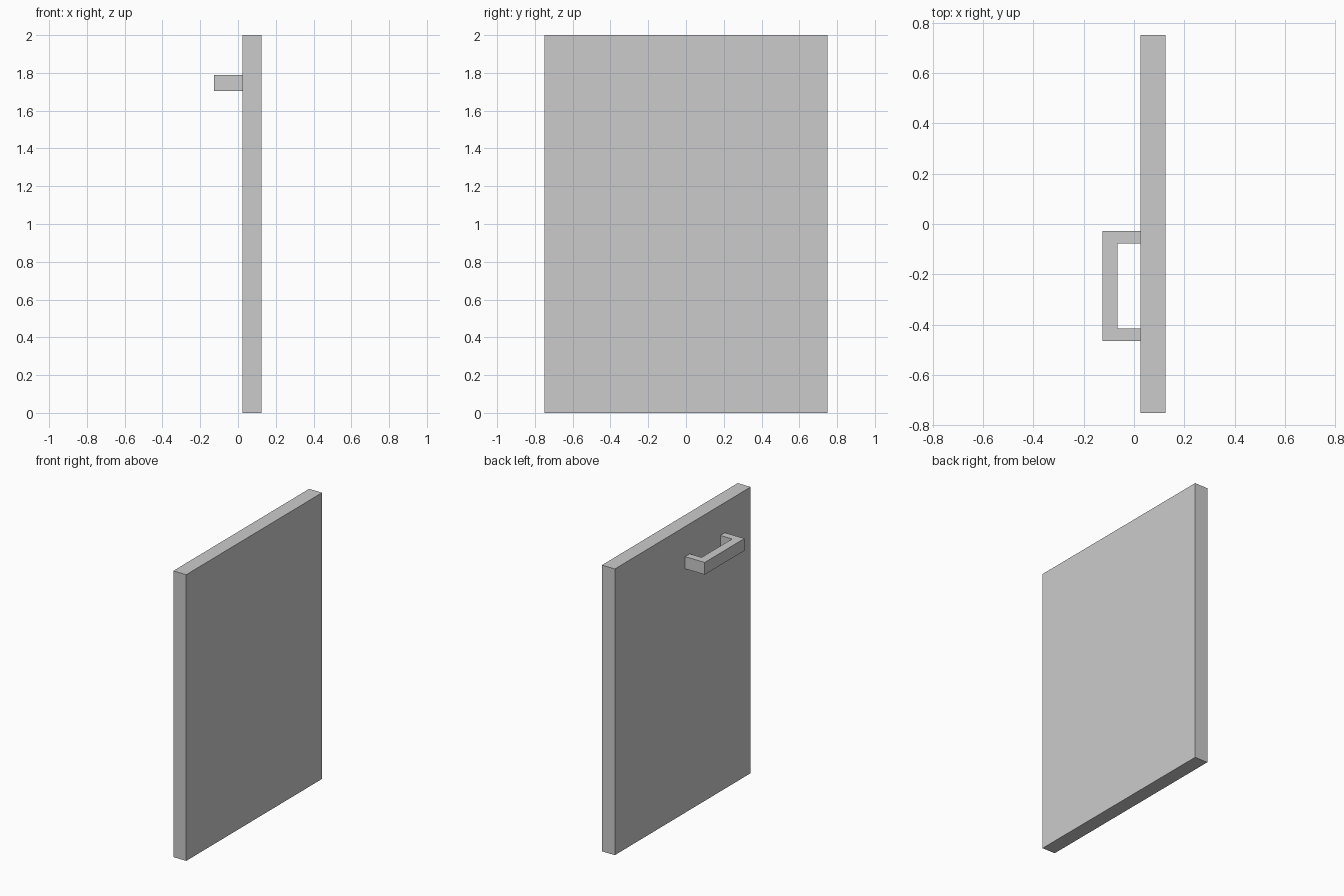
import bpy, bmesh

if "Cube" in bpy.data.objects:
    bpy.data.objects.remove(bpy.data.objects["Cube"])


def extrude_profile(name, points, z0, z1):
    """Solid from an xy outline extruded from z0 to z1."""
    bm = bmesh.new()
    face = bm.faces.new([bm.verts.new((x, y, z0)) for x, y in points])
    res = bmesh.ops.extrude_face_region(bm, geom=[face])
    top = [v for v in res["geom"] if isinstance(v, bmesh.types.BMVert)]
    bmesh.ops.translate(bm, verts=top, vec=(0, 0, z1 - z0))
    bmesh.ops.recalc_face_normals(bm, faces=bm.faces)
    mesh = bpy.data.meshes.new(name)
    bm.to_mesh(mesh)
    bm.free()
    obj = bpy.data.objects.new(name, mesh)
    bpy.context.collection.objects.link(obj)
    return obj


FRONT, BACK = 0.025, 0.125

# Door panel
extrude_profile("door_panel",
                [(FRONT, -0.75), (BACK, -0.75), (BACK, 0.75), (FRONT, 0.75)],
                0.0, 2.0)

# C-shaped pull handle: two legs joined by a grip
GRIP_OUT, GRIP_IN = -0.126, -0.066
extrude_profile("pull_handle",
                [(FRONT, -0.465), (FRONT, -0.415), (GRIP_IN, -0.415),
                 (GRIP_IN, -0.078), (FRONT, -0.078), (FRONT, -0.027),
                 (GRIP_OUT, -0.027), (GRIP_OUT, -0.465)],
                1.704, 1.789)
